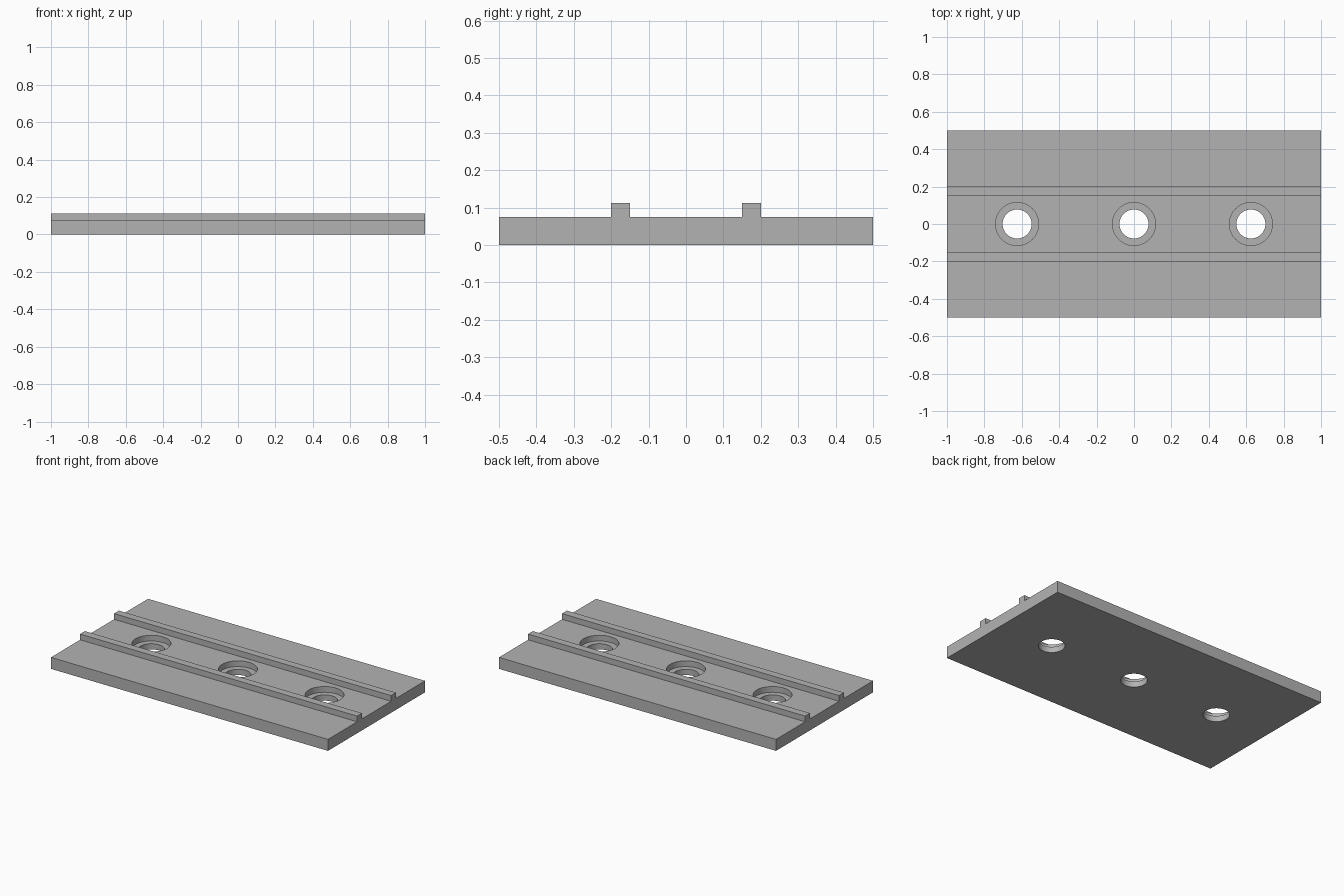
import bpy
import bmesh

cube = bpy.data.objects.get("Cube")
if cube:
    bpy.data.objects.remove(cube, do_unlink=True)

GREY = (0.45, 0.45, 0.45, 1.0)
LENGTH, WIDTH = 2.0, 1.0
THICK, RAIL_TOP = 0.075, 0.1125
RAIL_IN, RAIL_OUT = 0.15, 0.2
HOLE_R, BORE_R, BORE_FLOOR = 0.0775, 0.115, 0.0375
SPACING = 0.625

mat = bpy.data.materials.new("plain grey")
mat.use_nodes = True
mat.diffuse_color = GREY
mat.node_tree.nodes["Principled BSDF"].inputs["Base Color"].default_value = GREY


def make_object(name, bm):
    bmesh.ops.recalc_face_normals(bm, faces=bm.faces)
    mesh = bpy.data.meshes.new(name)
    bm.to_mesh(mesh)
    bm.free()
    mesh.materials.append(mat)
    obj = bpy.data.objects.new(name, mesh)
    bpy.context.collection.objects.link(obj)
    return obj


# Plate with two rails: mirrored cross-section extruded along x
half = [(WIDTH / 2, 0), (WIDTH / 2, THICK), (RAIL_OUT, THICK),
        (RAIL_OUT, RAIL_TOP), (RAIL_IN, RAIL_TOP), (RAIL_IN, THICK)]
profile = half + [(-y, z) for y, z in reversed(half)]
bm = bmesh.new()
face = bm.faces.new([bm.verts.new((-LENGTH / 2, y, z)) for y, z in profile])
ext = bmesh.ops.extrude_face_region(bm, geom=[face])
bmesh.ops.translate(bm, vec=(LENGTH, 0, 0),
                    verts=[v for v in ext["geom"] if isinstance(v, bmesh.types.BMVert)])
plate = make_object("railed_plate", bm)


# Stepped cutter: a through hole widening to a counterbore
def stepped_cutter(name, x):
    bm = bmesh.new()
    steps = [(HOLE_R, -0.1), (HOLE_R, BORE_FLOOR), (BORE_R, BORE_FLOOR), (BORE_R, 0.2)]
    verts = [bm.verts.new((r, 0, z)) for r, z in [(0, -0.1)] + steps + [(0, 0.2)]]
    edges = [bm.edges.new(pair) for pair in zip(verts, verts[1:])]
    bmesh.ops.spin(bm, geom=verts + edges, cent=(0, 0, 0), axis=(0, 0, 1),
                   angle=6.283185307, steps=64)
    bmesh.ops.remove_doubles(bm, verts=bm.verts, dist=0.0001)
    obj = make_object(name, bm)
    obj.location.x = x
    return obj


cutters = [stepped_cutter(f"hole_cutter_{i}", i * SPACING) for i in (-1, 0, 1)]
bpy.context.view_layer.update()
bpy.ops.object.select_all(action="DESELECT")
bpy.context.view_layer.objects.active = plate
plate.select_set(True)
for cutter in cutters:
    mod = plate.modifiers.new("counterbored hole", "BOOLEAN")
    mod.operation = "DIFFERENCE"
    mod.solver = "EXACT"
    mod.object = cutter
    bpy.ops.object.modifier_apply(modifier=mod.name)
for cutter in cutters:
    bpy.data.objects.remove(cutter, do_unlink=True)

# Smooth hole walls, crisp edges
bpy.ops.object.shade_smooth_by_angle(angle=0.52)
